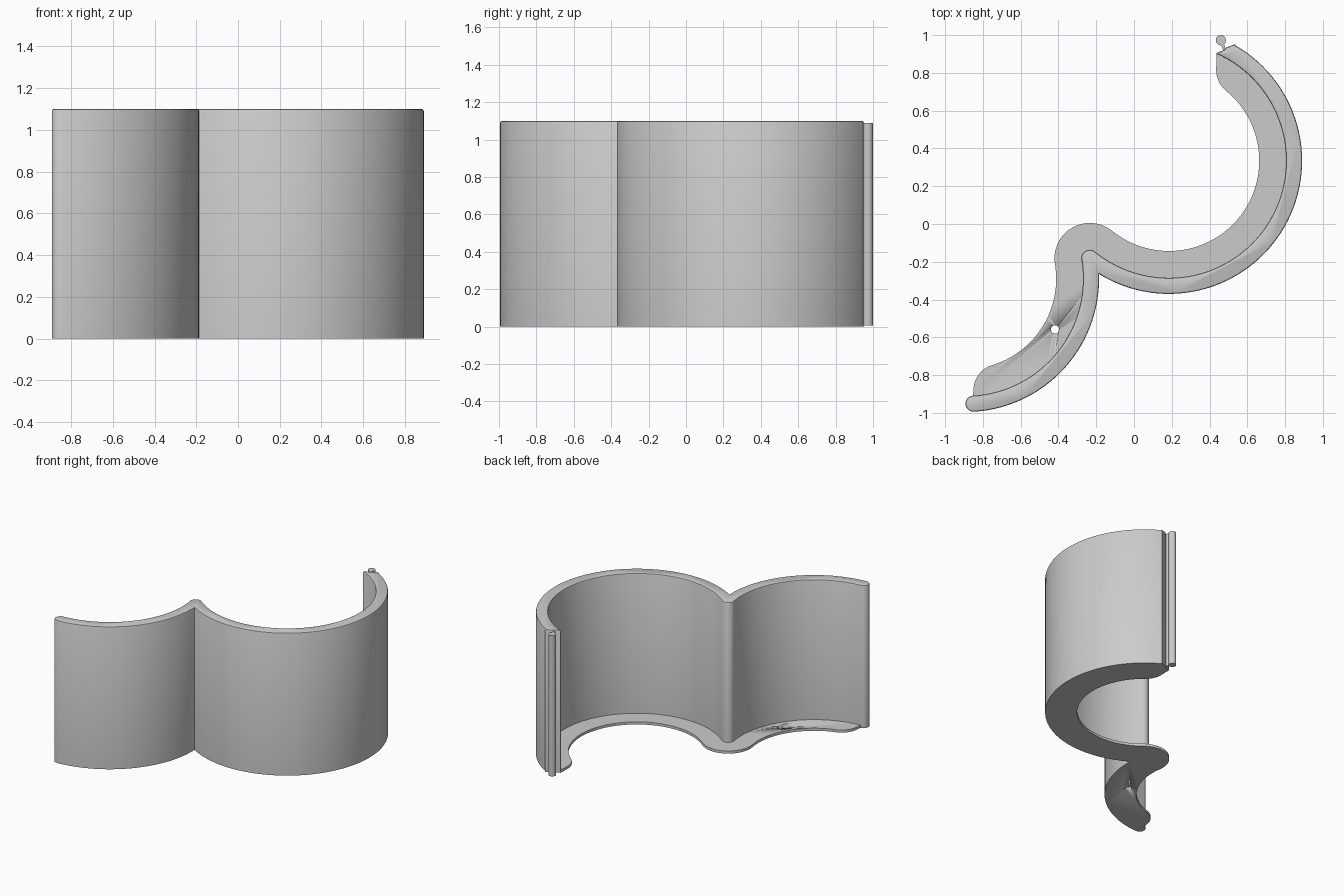
import bpy, bmesh, math

if "Cube" in bpy.data.objects:
    bpy.data.objects.remove(bpy.data.objects["Cube"])

grey = bpy.data.materials.new("light grey")
grey.diffuse_color = (0.6, 0.6, 0.6, 1)
grey.use_nodes = True
grey.node_tree.nodes["Principled BSDF"].inputs["Base Color"].default_value = grey.diffuse_color

HEIGHT, FLOOR = 1.10, 0.02
BIG = (0.185, 0.335)        # centre of the large curve
SMALL = (-0.89, -0.29)      # centre of the small curve
BUMP = (-0.234, -0.1815)    # centre of the rounded inner junction
R_OUT, R_IN, R_LIP = 0.705, 0.62, 0.478


def arc(centre, r, a0, a1, step=3):
    n = max(2, round(abs(a1 - a0) / step))
    angles = [math.radians(a0 + (a1 - a0) * i / n) for i in range(n + 1)]
    return [(centre[0] + r * math.cos(a), centre[1] + r * math.sin(a)) for a in angles]


def prism(name, outline, z0, z1, bevel=0.0, open_bottom=False):
    # Extrude an outline upwards, optionally easing the top rim
    clean = []
    for p in outline:
        if not clean or math.dist(p, clean[-1]) > 0.0008:
            clean.append(p)
    if math.dist(clean[0], clean[-1]) < 0.0008:
        clean.pop()
    bm = bmesh.new()
    base = bm.faces.new([bm.verts.new((x, y, z0)) for x, y in clean])
    res = bmesh.ops.extrude_face_region(bm, geom=[base], use_keep_orig=True)
    top = [v for v in res["geom"] if isinstance(v, bmesh.types.BMVert)]
    bmesh.ops.translate(bm, verts=top, vec=(0, 0, z1 - z0))
    bmesh.ops.recalc_face_normals(bm, faces=bm.faces[:])
    if bevel:
        rim = [e for e in bm.edges if all(v.co.z > z1 - 1e-5 for v in e.verts)]
        bmesh.ops.bevel(bm, geom=rim, offset=bevel, offset_type='OFFSET', segments=2,
                        profile=0.5, affect='EDGES', clamp_overlap=False)
    if open_bottom:
        low = [f for f in bm.faces if all(v.co.z < z0 + 1e-5 for v in f.verts)]
        bmesh.ops.delete(bm, geom=low, context='FACES_ONLY')
    mesh = bpy.data.meshes.new(name)
    bm.to_mesh(mesh)
    bm.free()
    mesh.materials.append(grey)
    mesh.polygons.foreach_set("use_smooth", [True] * len(mesh.polygons))
    mesh.set_sharp_from_angle(angle=math.radians(30))
    obj = bpy.data.objects.new(name, mesh)
    bpy.context.collection.objects.link(obj)
    return obj


# Shared outer side, from the clip end to the rounded free end
cap = arc(SMALL, (R_OUT + R_IN) / 2, -86.5, -86, 1)[0]
outer = (arc(BIG, R_OUT, 60.2, -121.7) + arc(SMALL, R_OUT, 2.04, -86.5)
         + arc(cap, (R_OUT - R_IN) / 2, -86.5, -266.5, 12))
clip_end = [(0.437, 0.905), (0.476, 0.922), (0.49, 0.935), (0.537, 0.953)]

# Upright wall with an eased top rim
wall = (outer + arc(SMALL, R_IN, -86.5, 9.39) + arc(BUMP, 0.045, 189.39, 50.95, 12)
        + arc(BIG, R_IN, -129.05, 66) + clip_end)
prism("wall", wall, FLOOR, HEIGHT, bevel=0.01, open_bottom=True)

# Thin base flange with rounded tips
lip = (outer + arc((-0.71, -0.881), 0.14, 180, 106.94, 6)
       + arc(SMALL, R_LIP, -73.06, 9.39) + arc(BUMP, 0.187, 189.39, 50.95, 5)
       + arc(BIG, R_LIP, -129.05, 50.9) + arc((0.575, 0.815), 0.14, 230.9, 180, 6)
       + clip_end)
flange = prism("base_flange", lip, 0, FLOOR)

# Small drain hole through the flange
cutter = prism("hole_cutter", arc((-0.418, -0.558), 0.022, 0, 360, 15), -0.1, 0.1)
cutter.hide_render = True
cutter.hide_viewport = True
cut = flange.modifiers.new("hole", 'BOOLEAN')
cut.operation = 'DIFFERENCE'
cut.solver = 'EXACT'
cut.object = cutter

# Snap-in bead and its neck on the clip end
prism("clip_bead", arc((0.46, 0.973), 0.027, 0, 360, 12), 0.005, 1.09)
prism("clip_neck", [(0.474, 0.915), (0.488, 0.922), (0.473, 0.962), (0.459, 0.956)],
      0.005, 1.09)
